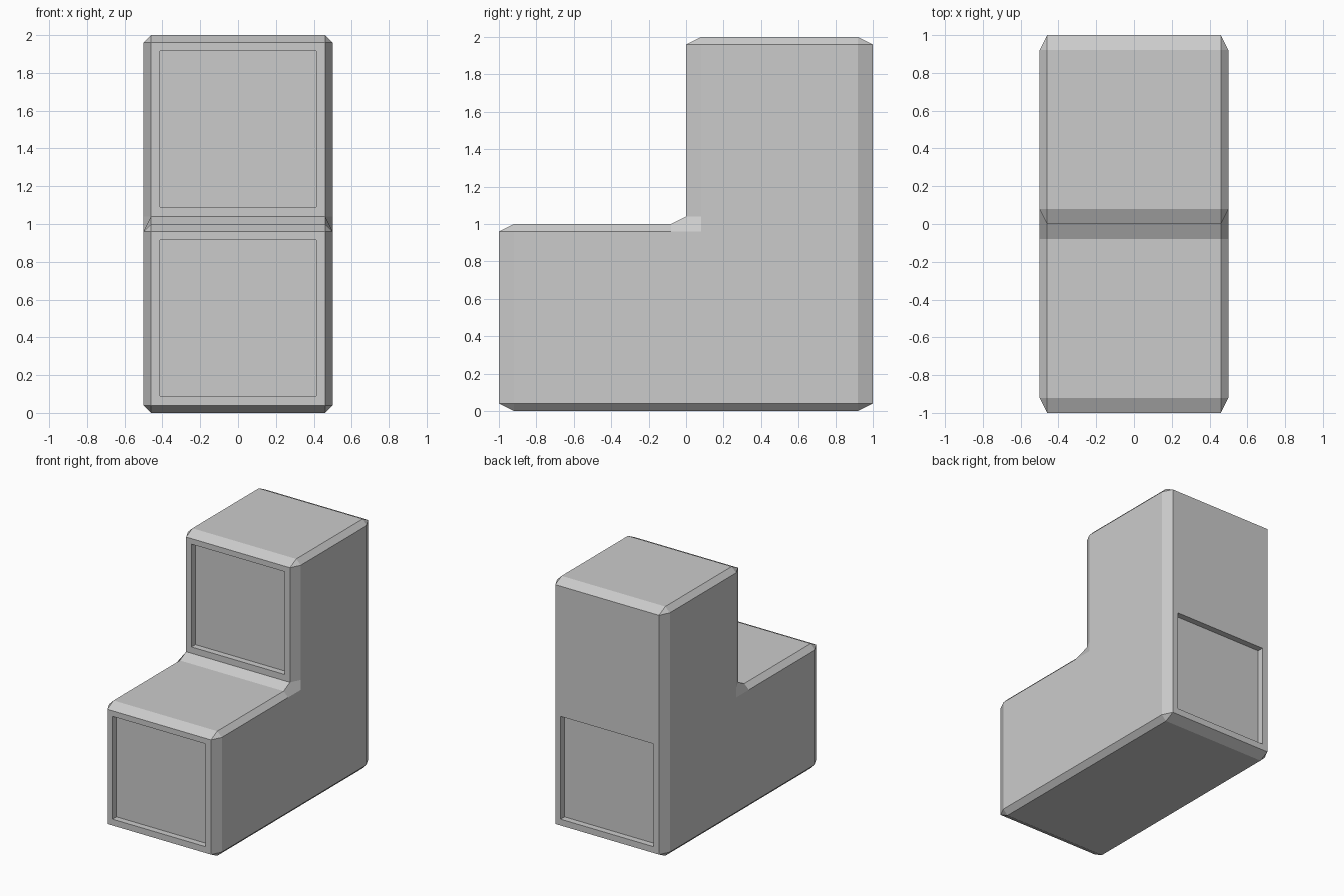
import bpy, bmesh

if "Cube" in bpy.data.objects:
    bpy.data.objects.remove(bpy.data.objects["Cube"])

# Step-shaped body: L profile (y at half scale so the bevel stretches later)
profile = [(-0.5, 0), (0.5, 0), (0.5, 2), (0, 2), (0, 1), (-0.5, 1)]
bm = bmesh.new()
side = bm.faces.new([bm.verts.new((-0.5, y, z)) for y, z in profile])
ext = bmesh.ops.extrude_face_region(bm, geom=[side])
for v in ext["geom"]:
    if isinstance(v, bmesh.types.BMVert):
        v.co.x = 0.5
bmesh.ops.recalc_face_normals(bm, faces=bm.faces[:])

# Chamfer every edge, then stretch to full depth
bmesh.ops.bevel(bm, geom=bm.edges[:], offset=0.04, offset_type='OFFSET',
                segments=1, profile=0.5, affect='EDGES', miter_outer='PATCH')
bmesh.ops.scale(bm, vec=(1, 2, 1), verts=bm.verts[:])
bmesh.ops.recalc_face_normals(bm, faces=bm.faces[:])
mesh = bpy.data.meshes.new("step_block")
bm.to_mesh(mesh)
bm.free()
body = bpy.data.objects.new("step_block", mesh)
bpy.context.collection.objects.link(body)
bpy.context.view_layer.objects.active = body


# Recessed square panels: two on the front, one low on the back
def recess(y, z, depth=0.05, size=0.825):
    bpy.ops.mesh.primitive_cube_add(size=1, location=(0, y, z))
    cutter = bpy.context.object
    cutter.name = "panel_cutter"
    cutter.scale = (size, depth * 2, size)
    cutter.hide_render = True
    bpy.context.view_layer.objects.active = body
    mod = body.modifiers.new("recess", 'BOOLEAN')
    mod.operation = 'DIFFERENCE'
    mod.solver = 'EXACT'
    mod.object = cutter
    bpy.ops.object.modifier_apply(modifier=mod.name)
    bpy.data.objects.remove(cutter, do_unlink=True)


for y, z in [(-1, 0.503), (0, 1.503), (1, 0.503)]:
    recess(y, z)
